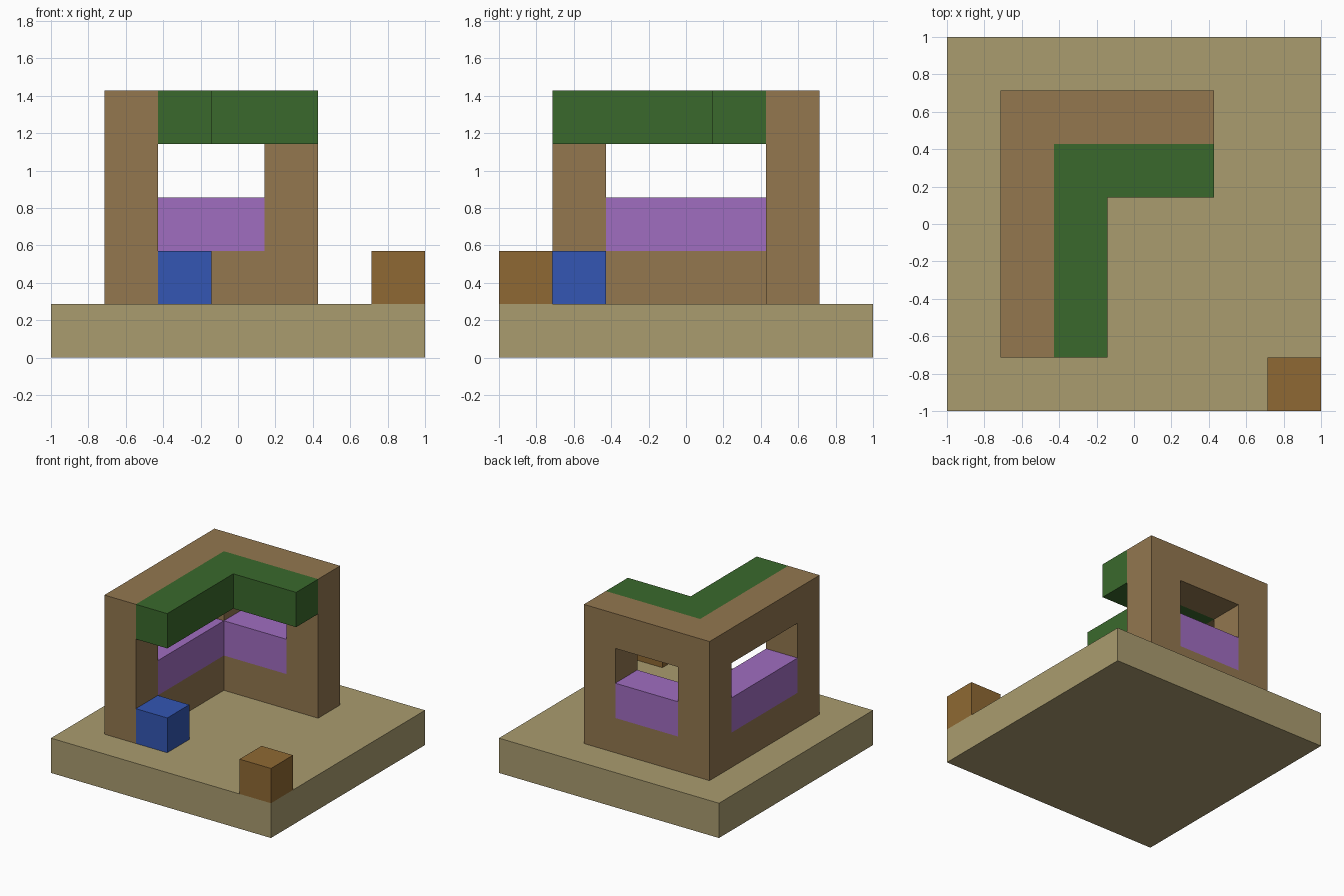
import bpy
import bmesh
from itertools import product
from mathutils import Vector

default = bpy.data.objects.get("Cube")
if default:
    bpy.data.objects.remove(default, do_unlink=True)

UNIT = 2 / 7                       # edge of one building block
ORIGIN = Vector((-1, -1, 0))       # corner of the block grid


def material(name, rgb):
    """Flat colour, given as 0-255 display values."""
    linear = [((c / 255 + 0.055) / 1.055) ** 2.4 for c in rgb] + [1]
    mat = bpy.data.materials.new(name)
    mat.use_nodes = True
    mat.diffuse_color = linear
    node = next(n for n in mat.node_tree.nodes if n.type == 'BSDF_PRINCIPLED')
    node.inputs["Base Color"].default_value = linear
    return mat


def box(x, y, z):
    """Grid cells in the given ranges, last cell included."""
    return set(product(*(range(a, b + 1) for a, b in (x, y, z))))


def build(name, cells, mat):
    """Closed shell around a set of grid cells."""
    bm = bmesh.new()
    for cell in cells:
        for axis, side in product(range(3), (0, 1)):
            neighbour = list(cell)
            neighbour[axis] += 2 * side - 1
            if tuple(neighbour) in cells:
                continue
            corner = Vector(cell)
            corner[axis] += side
            u, v = Vector(), Vector()
            u[(axis + 1) % 3] = v[(axis + 2) % 3] = 1
            loop = [corner, corner + u, corner + u + v, corner + v]
            if not side:
                loop.reverse()
            bm.faces.new([bm.verts.new(ORIGIN + p * UNIT) for p in loop])
    bmesh.ops.remove_doubles(bm, verts=bm.verts, dist=UNIT / 100)
    mesh = bpy.data.meshes.new(name)
    bm.to_mesh(mesh)
    bm.free()
    mesh.materials.append(mat)
    obj = bpy.data.objects.new(name, mesh)
    bpy.context.collection.objects.link(obj)


sand = material("sand", (170, 156, 111))
brown = material("wall brown", (147, 119, 79))
green = material("leaf green", (58, 105, 44))
purple = material("pane purple", (160, 109, 192))
blue = material("block blue", (51, 86, 179))
orange = material("crate brown", (143, 105, 51))

# Ground slab
build("ground_slab", box((0, 6), (0, 6), (0, 0)), sand)

# Corner of two walls, each with a window opening
side_wall = box((1, 1), (1, 5), (1, 4)) - box((1, 1), (2, 4), (2, 3))
back_wall = box((1, 4), (5, 5), (1, 4)) - box((2, 3), (5, 5), (2, 3))
build("walls", side_wall | back_wall, brown)

# Panes filling the lower half of the openings
build("side_window_pane", box((1, 1), (2, 4), (2, 2)), purple)
build("back_window_pane", box((2, 3), (5, 5), (2, 2)), purple)

# Canopy along the inside of the wall tops
build("canopy", box((2, 2), (1, 4), (4, 4)) | box((2, 4), (4, 4), (4, 4)), green)

# Loose blocks
build("blue_block", box((2, 2), (1, 1), (1, 1)), blue)
build("corner_crate", box((6, 6), (0, 0), (1, 1)), orange)
